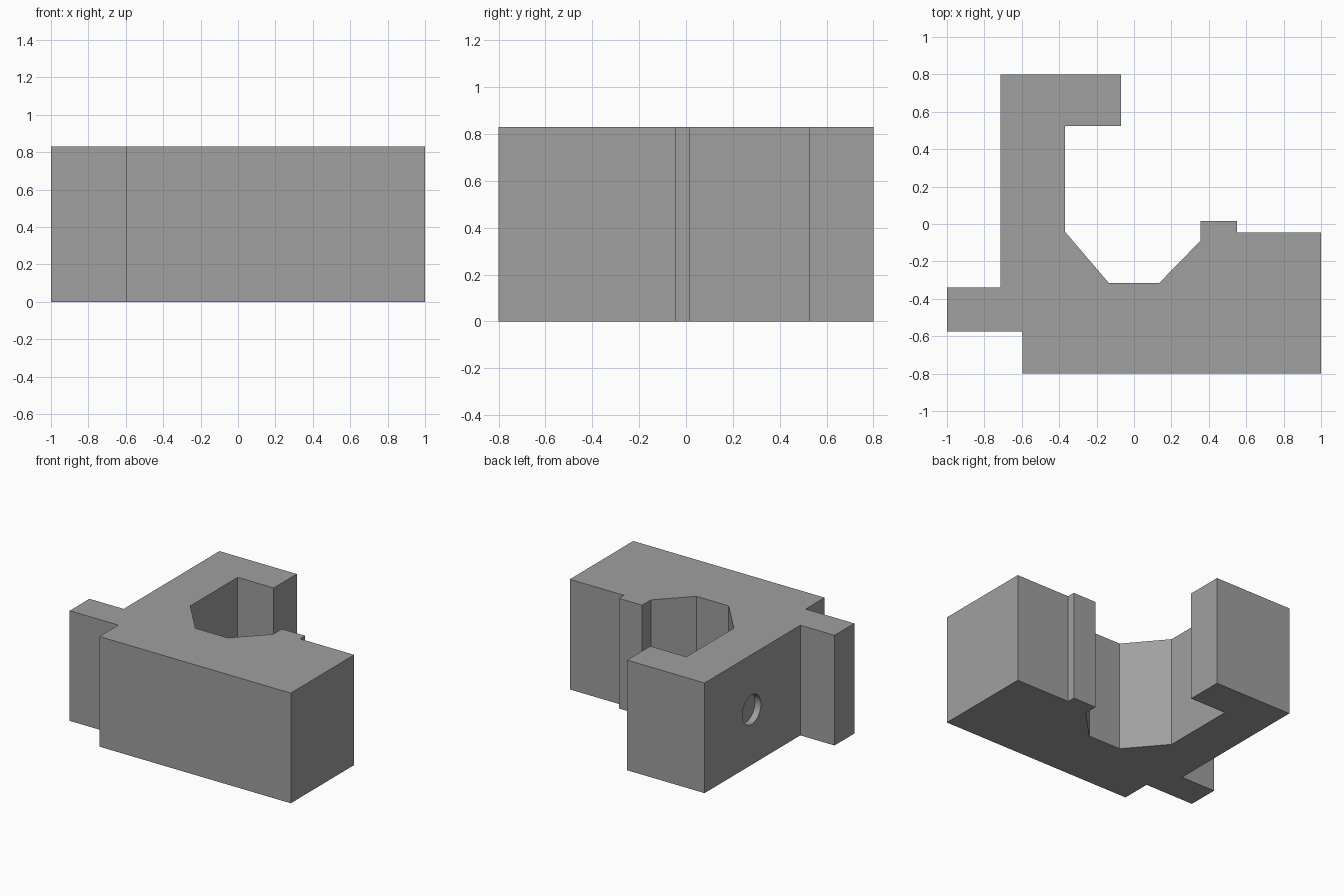
import bpy, bmesh, math
from mathutils import Matrix

if "Cube" in bpy.data.objects:
    bpy.data.objects.remove(bpy.data.objects["Cube"])

H = 0.83
grey = bpy.data.materials.new("mid grey")
grey.diffuse_color = (0.35, 0.35, 0.35, 1)
grey.use_nodes = True
grey.node_tree.nodes["Principled BSDF"].inputs["Base Color"].default_value = grey.diffuse_color


def make_object(name, bm):
    bmesh.ops.recalc_face_normals(bm, faces=bm.faces[:])
    mesh = bpy.data.meshes.new(name)
    bm.to_mesh(mesh)
    bm.free()
    mesh.materials.append(grey)
    obj = bpy.data.objects.new(name, mesh)
    bpy.context.collection.objects.link(obj)
    return obj


# Bracket body: one plan outline extruded upwards
outline = [
    (-0.595, -0.8), (1, -0.8), (1, -0.045), (0.55, -0.045),    # base block
    (0.55, 0.015), (0.355, 0.015), (0.355, -0.09),             # raised lip
    (0.135, -0.315), (-0.135, -0.315), (-0.37, -0.04),         # angled seat
    (-0.37, 0.525), (-0.07, 0.525), (-0.07, 0.8), (-0.715, 0.8),  # hook arm
    (-0.715, -0.34), (-1, -0.34), (-1, -0.575), (-0.595, -0.575),  # side tab
]
bm = bmesh.new()
base = bm.faces.new([bm.verts.new((x, y, 0)) for x, y in outline])
top = bmesh.ops.extrude_face_region(bm, geom=[base])["geom"]
bmesh.ops.translate(bm, vec=(0, 0, H),
                    verts=[v for v in top if isinstance(v, bmesh.types.BMVert)])
body = make_object("bracket_body", bm)

# Shallow round recess in the outer side of the arm
depth = 0.05
bm = bmesh.new()
bmesh.ops.create_cone(bm, cap_ends=True, segments=40, radius1=0.11, radius2=0.11,
                      depth=2 * depth,
                      matrix=Matrix.Translation((-0.715, 0.24, H / 2))
                      @ Matrix.Rotation(math.pi / 2, 4, 'Y'))
cutter = make_object("recess_cutter", bm)
cutter.hide_render = True
cutter.hide_set(True)

cut = body.modifiers.new("recess", 'BOOLEAN')
cut.operation = 'DIFFERENCE'
cut.solver = 'EXACT'
cut.object = cutter

# Bake the cut, then smooth only the recess wall
bpy.context.view_layer.objects.active = body
body.select_set(True)
bpy.ops.object.modifier_apply(modifier=cut.name)
bpy.data.objects.remove(cutter)
bpy.ops.object.shade_smooth_by_angle(angle=math.radians(20))
